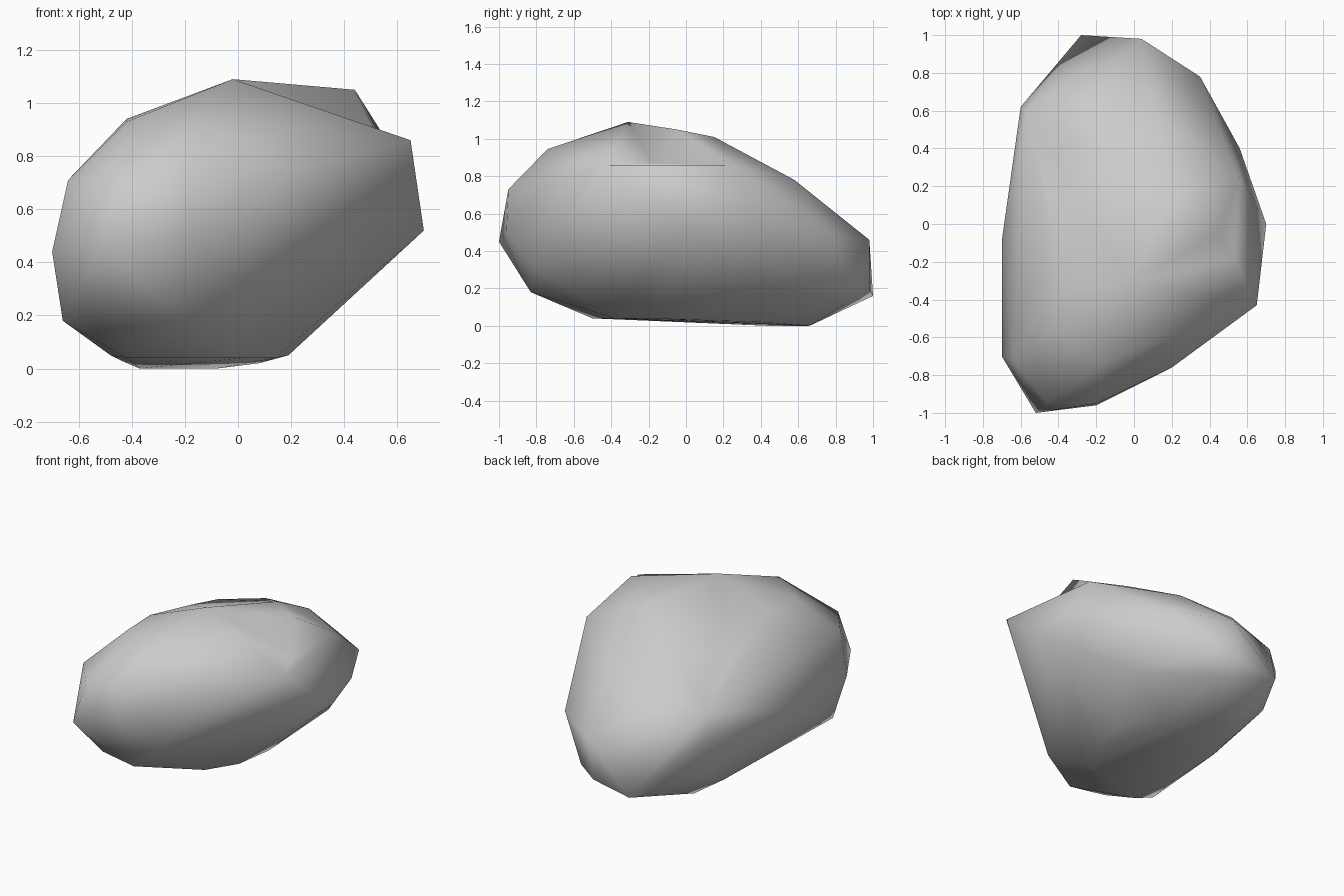
import bpy
import bmesh
from mathutils import Vector

default_cube = bpy.data.objects.get("Cube")
if default_cube:
    bpy.data.objects.remove(default_cube, do_unlink=True)


def make_material(name, colour):
    material = bpy.data.materials.new(name)
    material.use_nodes = True
    material.diffuse_color = colour
    shader = next(node for node in material.node_tree.nodes
                  if node.type == "BSDF_PRINCIPLED")
    shader.inputs["Base Color"].default_value = colour
    return material


def nearest(elements, target, position):
    return min(elements, key=lambda item: (position(item) - target).length)


def edge_middle(edge):
    first_vertex, second_vertex = edge.verts
    return (first_vertex.co + second_vertex.co) / 2


# Corner points of the boulder, grouped by the side they shape
crown = [(-.02, -.31, 1.09), (.44, -.05, 1.05), (.19, .15, 1.01),
         (-.42, -.57, .93), (-.42, -.33, .94), (-.17, -.74, .945),
         (-.45, .14, .82), (.56, .25, .86), (.12, .58, .78), (-.24, .64, .73)]
front = [(-.52, -1, .45), (-.2, -.96, .5), (-.46, -.95, .71), (-.2, -.95, .73),
         (.2, -.76, .74), (0, -.81, .32), (-.44, -.8, .2), (-.19, -.83, .18)]
left_side = [(.65, -.43, .86), (.7, 0, .52), (.56, .4, .5), (.35, .78, .49),
             (.36, .44, .22)]
back = [(.04, .98, .46), (-.28, 1, .16), (0, .98, .2), (.16, .88, .22),
        (-.6, .62, .5), (-.57, .6, .65)]
right_side = [(-.64, -.72, .71), (-.7, -.7, .44), (-.7, -.09, .44),
              (-.66, -.61, .18), (-.55, .56, .23)]
underside = [(.19, .05, .05), (.14, -.19, .04), (.02, -.38, .04),
             (-.42, -.5, .04), (-.48, -.21, .05), (-.44, .23, .03),
             (-.37, .44, 0), (-.08, .66, 0), (.05, .85, .12), (.08, .4, .02)]

# Wrap the corners in a faceted skin
bm = bmesh.new()
for corner in crown + front + left_side + back + right_side + underside:
    bm.verts.new(corner)
hull = bmesh.ops.convex_hull(bm, input=bm.verts)
unused = {item for item in hull["geom_interior"] + hull["geom_unused"]
          if isinstance(item, bmesh.types.BMVert)}
bmesh.ops.delete(bm, geom=list(unused), context="VERTS")

# Press a shallow notch into the ridge below the high corner
peak, shoulder = Vector(crown[1]), Vector(left_side[0])
ridge = nearest(bm.edges, (peak + shoulder) / 2, edge_middle)
middle = edge_middle(ridge)
bmesh.ops.subdivide_edges(bm, edges=[ridge], cuts=1)
notch = nearest(bm.verts, middle, lambda vertex: vertex.co)
notch.co = (.53, -.18, .87)

bmesh.ops.triangulate(bm, faces=bm.faces)
bmesh.ops.recalc_face_normals(bm, faces=bm.faces)

# Smooth-shaded stone object
mesh = bpy.data.meshes.new("boulder")
bm.to_mesh(mesh)
bm.free()
mesh.materials.append(make_material("stone grey", (.6, .6, .6, 1)))
mesh.shade_smooth()
boulder = bpy.data.objects.new("boulder", mesh)
bpy.context.collection.objects.link(boulder)
